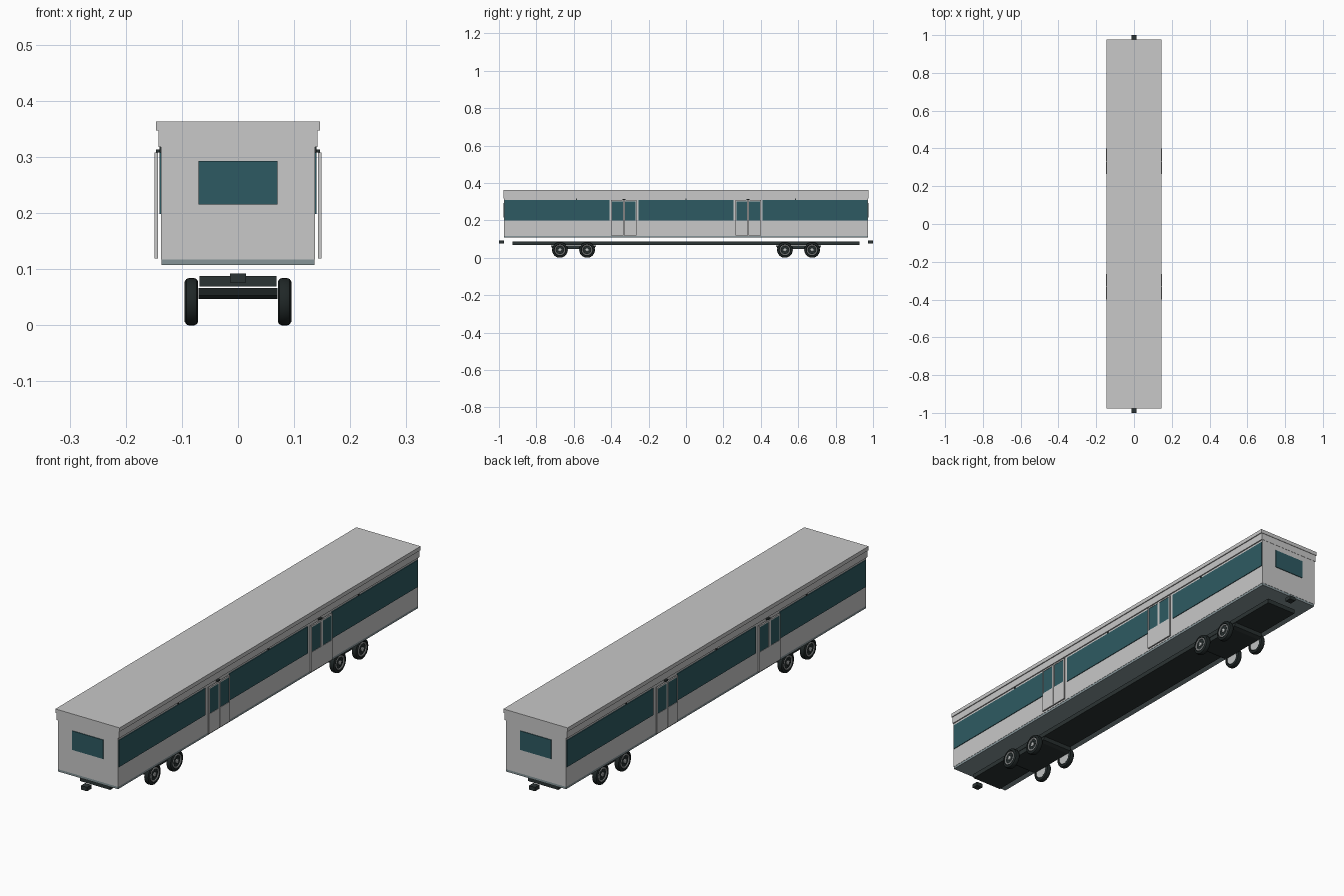
import bpy, bmesh, math
from mathutils import Matrix, Vector

if "Cube" in bpy.data.objects:
    bpy.data.objects.remove(bpy.data.objects["Cube"])


def material(name, rgb):
    m = bpy.data.materials.new(name)
    m.diffuse_color = (*rgb, 1)
    m.use_nodes = True
    m.node_tree.nodes["Principled BSDF"].inputs["Base Color"].default_value = m.diffuse_color
    return m


SHELL = material("light grey panel", (0.58, 0.58, 0.58))
GLASS = material("teal glass", (0.027, 0.102, 0.122))
FLOOR = material("slate grey floor", (0.24, 0.30, 0.315))
STEEL = material("dark steel", (0.024, 0.033, 0.033))
RUBBER = material("black rubber", (0.014, 0.02, 0.02))
RIM = material("rim grey", (0.52, 0.54, 0.54))


def finish(name, bm, mat):
    bmesh.ops.recalc_face_normals(bm, faces=bm.faces)
    me = bpy.data.meshes.new(name)
    bm.to_mesh(me)
    bm.free()
    me.materials.append(mat)
    ob = bpy.data.objects.new(name, me)
    bpy.context.collection.objects.link(ob)
    return ob


def boxes(name, mat, spans):
    """One object from boxes, each given as (x0, x1), (y0, y1), (z0, z1)."""
    bm = bmesh.new()
    for span in spans:
        size = Vector([b - a for a, b in span])
        mid = Vector([(a + b) / 2 for a, b in span])
        bmesh.ops.create_cube(bm, size=1, matrix=Matrix.Translation(mid) @ Matrix.Diagonal((*size, 1)))
    return finish(name, bm, mat)


def both_sides(spans):
    return [s for (x, y, z) in spans for s in ((x, y, z), ((-x[1], -x[0]), y, z))]


def lathe(name, mat, profile, side, y, z, steps=32):
    """Spin (x, radius) points around a wheel axis."""
    bm = bmesh.new()
    rings = []
    for x, r in profile:
        rings.append([bm.verts.new((side * x, y + r * math.cos(2 * math.pi * i / steps),
                                    z + r * math.sin(2 * math.pi * i / steps))) for i in range(steps)])
    for a, b in zip(rings, rings[1:]):
        for i in range(steps):
            j = (i + 1) % steps
            bm.faces.new((a[i], a[j], b[j], b[i]))
    bm.faces.new(rings[0])
    bm.faces.new(rings[-1])
    ob = finish(name, bm, mat)
    bpy.context.view_layer.objects.active = ob
    ob.select_set(True)
    bpy.ops.object.shade_smooth_by_angle(angle=math.radians(35))
    ob.select_set(False)
    return ob


# Car shell, floor, cornice and roof
boxes("body", SHELL, [((-.137, .137), (-.974, .974), (.117, .319))])
boxes("floor", FLOOR, [((-.136, .136), (-.973, .973), (.107, .117))])
boxes("cornice", SHELL, [((-.142, .142), (-.975, .975), (.318, .348))])
boxes("roof", SHELL, [((-.146, .146), (-.977, .977), (.347, .363))])

# Glass bands along the sides and a window at each end
bands = [(-.97, -.41), (-.255, .255), (.41, .97)]
boxes("side_windows", GLASS, both_sides([((.136, .140), y, (.198, .308)) for y in bands]))
boxes("end_windows", GLASS, [((-.07, .07), y, (.215, .293)) for y in ((-.977, -.972), (.972, .977))])
boxes("window_clips", STEEL, both_sides([((.136, .140), (y - .003, y + .003), (.308, .318))
                                         for y in (-.585, 0, .585)]))

# Double doors standing just off the wall: lower panels, frames and glass
panels, panes = [], []
for c in (-.332, .332):
    for lo, hi in ((c - .068, c - .001), (c + .001, c + .068)):
        x = (.143, .149)
        panels += [(x, (lo, hi), (.119, .200)),
                   (x, (lo, hi), (.302, .308)),
                   (x, (lo, lo + .005), (.200, .302)),
                   (x, (hi - .005, hi), (.200, .302))]
        panes.append(((.1445, .1475), (lo + .005, hi - .005), (.200, .302)))
boxes("door_leaves", SHELL, both_sides(panels))
boxes("door_glass", GLASS, both_sides(panes))
boxes("door_rails", STEEL, both_sides([((.136, .146), (c - .008, c + .008), (.308, .313))
                                       for c in (-.332, .332)]))

# Underframe and end couplers
boxes("underframe", STEEL, [((-.069, .069), (-.928, .928), (.069, .088))])
boxes("couplers", STEEL, [((-.014, .014), y, (.076, .092)) for y in ((-1, -.972), (.972, 1))])

# Bogies: tapered side profile extruded across the car
for label, c in (("front", -.602), ("rear", .602)):
    bm = bmesh.new()
    outline = [(-.122, .066), (.122, .066), (.115, .053), (.1, .047), (-.1, .047), (-.115, .053)]
    face = bm.faces.new([bm.verts.new((-.07, c + y, z)) for y, z in outline])
    ext = bmesh.ops.extrude_face_region(bm, geom=[face])
    moved = [v for v in ext["geom"] if isinstance(v, bmesh.types.BMVert)]
    bmesh.ops.translate(bm, verts=moved, vec=(.14, 0, 0))
    finish(label + "_bogie", bm, STEEL)

# Wheels: rounded tyre, light dished rim, dark openings and hub cap
TYRE = [(.074, .028), (.071, .031), (.071, .036), (.074, .0405), (.078, .042), (.088, .042),
        (.092, .0405), (.095, .036), (.095, .031), (.092, .028)]
RIMS = [(.073, .028), (.0945, .028), (.0945, .024), (.0915, .022), (.0915, .008)]
HUB = [(.091, .009), (.0945, .008), (.0955, .005)]
for y in (-.674, -.529, .529, .674):
    for side in (-1, 1):
        lathe("tyre", RUBBER, TYRE, side, y, .042)
        lathe("rim", RIM, RIMS, side, y, .042)
        lathe("hub_cap", RIM, HUB, side, y, .042, 16)
        bm = bmesh.new()
        for k in range(6):
            a = k * math.pi / 3
            spot = Matrix.Translation((side * .0917, y + .0155 * math.cos(a), .042 + .0155 * math.sin(a)))
            bmesh.ops.create_cone(bm, cap_ends=True, segments=10, radius1=.0048, radius2=.0048,
                                  depth=.001, matrix=spot @ Matrix.Rotation(math.pi / 2, 4, 'Y'))
        finish("rim_openings", bm, STEEL)
